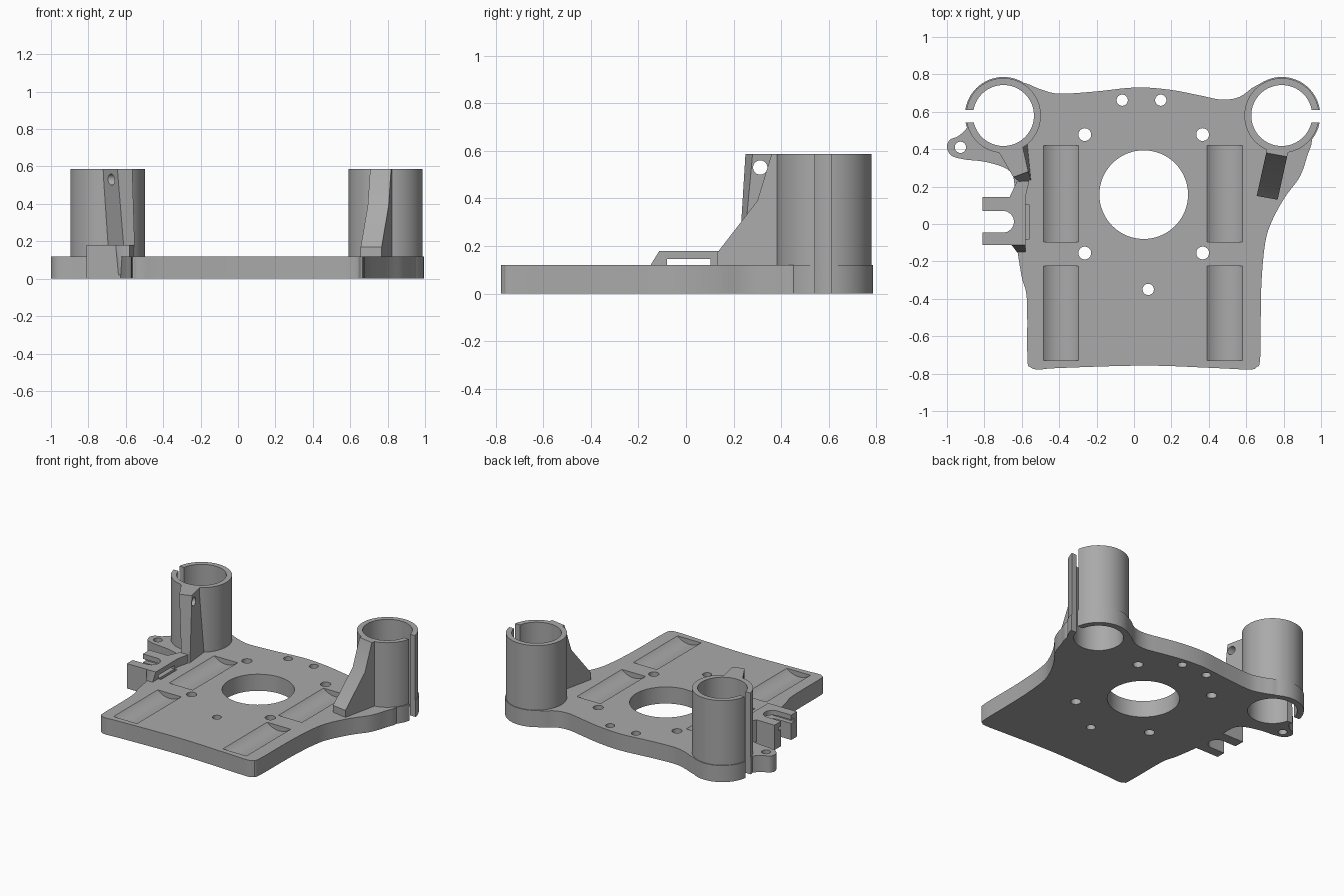
import bpy
import bmesh
import math
from mathutils import Vector

if "Cube" in bpy.data.objects:
    bpy.data.objects.remove(bpy.data.objects["Cube"], do_unlink=True)

grey = bpy.data.materials.new("plastic grey")
grey.use_nodes = True
colour = (0.4, 0.4, 0.4, 1)
grey.diffuse_color = colour
grey.node_tree.nodes["Principled BSDF"].inputs["Base Color"].default_value = colour

THICK, TALL, HOOK = 0.12, 0.587, 0.18
TOWER_Y, BORE, WALL, FOOT = 0.58, 0.163, 0.2, 0.206
TOWERS = {"right": (-0.698, -1), "left": (0.79, 1)}


def make(name, bm):
    bmesh.ops.recalc_face_normals(bm, faces=bm.faces)
    mesh = bpy.data.meshes.new(name)
    bm.to_mesh(mesh)
    bm.free()
    obj = bpy.data.objects.new(name, mesh)
    bpy.context.collection.objects.link(obj)
    mesh.materials.append(grey)
    return obj


def loft(name, bottom, top):
    """Solid between two matching loops of 3D points."""
    bm = bmesh.new()
    low = [bm.verts.new(p) for p in bottom]
    high = [bm.verts.new(p) for p in top]
    bm.faces.new(low)
    bm.faces.new(high)
    for i in range(len(low)):
        j = (i + 1) % len(low)
        bm.faces.new((low[i], low[j], high[j], high[i]))
    return make(name, bm)


def prism(name, points, z0, z1):
    return loft(name, [(x, y, z0) for x, y in points], [(x, y, z1) for x, y in points])


def box(name, x0, x1, y0, y1, z0, z1):
    return prism(name, [(x0, y0), (x1, y0), (x1, y1), (x0, y1)], z0, z1)


def disc(name, x, y, r, z0, z1, sides=64):
    ring = [2 * math.pi * i / sides for i in range(sides)]
    return prism(name, [(x + r * math.cos(a), y + r * math.sin(a)) for a in ring], z0, z1)


def rod(name, axis, centre, r, length, sides=48):
    """Cylinder along the x or y axis."""
    obj = disc(name, 0, 0, r, -length / 2, length / 2, sides)
    turn = Vector((0, 0, 1)).rotation_difference(Vector(axis)).to_matrix().to_4x4()
    obj.data.transform(turn)
    obj.location = centre
    bpy.context.view_layer.update()
    return obj


def combine(obj, other, operation="DIFFERENCE"):
    mod = obj.modifiers.new("bool", "BOOLEAN")
    mod.operation, mod.solver, mod.object = operation, "EXACT", other
    bpy.context.view_layer.objects.active = obj
    bpy.ops.object.modifier_apply(modifier=mod.name)
    bpy.data.objects.remove(other, do_unlink=True)


def smooth_loop(points, steps=5):
    """Closed spline through the points."""
    pts, out = [Vector(p) for p in points], []
    n = len(pts)
    for i in range(n):
        a, b, c, d = (pts[(i + k - 1) % n] for k in range(4))
        for s in range(steps):
            t = s / steps
            out.append(0.5 * (2 * b + (c - a) * t + (2 * a - 5 * b + 4 * c - d) * t * t
                              + (3 * b - a - 3 * c + d) * t ** 3))
    return out


# Base plate with a flowing outline, including the ear on its right
outline = [
    (-.57, -.72), (-.555, -.765), (-.51, -.778), (-.4, -.77), (.06, -.757), (.43, -.77),
    (.61, -.778), (.655, -.765), (.675, -.71), (.68, -.35), (.7, -.11), (.735, .01),
    (.805, .14), (.885, .25), (.925, .36), (.95, .47), (.88, .65), (.72, .75), (.645, .735),
    (.565, .68), (.47, .665), (.35, .688), (.19, .718), (.01, .73), (-.21, .708), (-.4, .697),
    (-.5, .72), (-.6, .757), (-.74, .75), (-.85, .62), (-.89, .52), (-.94, .47), (-.985, .45),
    (-1, .41), (-.975, .365), (-.905, .345), (-.8, .333), (-.69, .3), (-.645, .25),
    (-.64, .15), (-.64, 0), (-.625, -.13), (-.6, -.285), (-.573, -.4)]
plate = prism("base_plate", smooth_loop(outline), 0, THICK)
for x, side in TOWERS.values():
    combine(plate, disc("foot", x, TOWER_Y, FOOT, 0, THICK), "UNION")

# Tower bores, motor opening and screw holes
holes = [(x, TOWER_Y, BORE) for x, side in TOWERS.values()]
holes += [(.052, .157, .237), (-.063, .662, .03), (.143, .662, .03), (.076, -.35, .03),
          (-.928, .41, .03)]
holes += [(x, y, .034) for x in (-.263, .367) for y in (-.155, .478)]
for x, y, r in holes:
    combine(plate, disc("hole", x, y, r, -.1, .3))

# Shallow round bearing beds in the top
for x in (-.39, .485):
    for y, length in ((.162, .515), (-.478, .505)):
        combine(plate, rod("bed", (0, 1, 0), (x, y, THICK + .103), .14, length, 64))


def slit(x, side):
    a, b = sorted((x + side * .145, x + side * .25))
    return box("slit", a, b, .543, .61, -.1, 1)


# Slit clamp towers
for label, (x, side) in TOWERS.items():
    tower = disc(label + "_tower", x, TOWER_Y, WALL, THICK, TALL)
    combine(tower, disc("bore", x, TOWER_Y, BORE, 0, 1))
    combine(tower, slit(x, side))
    combine(plate, slit(x, side))

# Stepped gusset in front of the left tower
profile = [(.14, .02), (.14, .17), (.31, .39), (.37, TALL), (.407, TALL), (.407, .02)]
sides = [[(.712 + s * .056 + (y - .14) * .22, y + s * -.01, z) for y, z in profile]
         for s in (-1, 1)]
loft("left_gusset", *sides)

# Leaning gusset with a cross hole in front of the right tower
right_gusset = loft(
    "right_gusset",
    [(x, y, THICK - .02) for x, y in ((-.7, .4), (-.605, .22), (-.55, .235), (-.57, .435))],
    [(x, y, TALL) for x, y in ((-.735, .405), (-.645, .25), (-.565, .28), (-.6, .435))])
combine(right_gusset, disc("bore", TOWERS["right"][0], TOWER_Y, BORE + .005, 0, 1))
combine(right_gusset, rod("cross_hole", (1, 0, 0), (-.65, .312, .53), .03, .4))

# Forked hook on the right edge, with its tapered webs
fork = box("fork", -.81, -.58, -.112, .145, 0, HOOK)
webs = [
    loft("front_web", [(-.64, -.111, .02), (-.58, -.111, .02), (-.58, -.21, .02), (-.615, -.14, .02)],
         [(-.655, -.111, HOOK), (-.58, -.111, HOOK), (-.58, -.112, HOOK), (-.655, -.112, HOOK)]),
    prism("back_web", [(-.665, .144), (-.58, .144), (-.56, .23), (-.625, .23)], .02, HOOK)]


def fork_slot():
    arc = [math.pi * (i / 16 - .5) for i in range(17)]
    end = [(-.7 + .058 * math.cos(a), .012 + .058 * math.sin(a)) for a in arc]
    return prism("slot", [(-.9, .07), (-.9, -.046)] + end, -.1, .3)


combine(fork, fork_slot())
combine(plate, fork_slot())
combine(fork, box("window", -.9, -.5, -.08, .102, THICK, .145))
combine(plate, box("pocket", -.62, -.56, -.08, .102, .1, .2))

# Smooth curved walls, crisp edges
bpy.ops.object.select_all(action="DESELECT")
for obj in bpy.context.collection.objects:
    if obj.type == "MESH" and obj.data.materials and obj.data.materials[0] == grey:
        obj.select_set(True)
        bpy.context.view_layer.objects.active = obj
bpy.ops.object.shade_smooth_by_angle(angle=math.radians(30))
